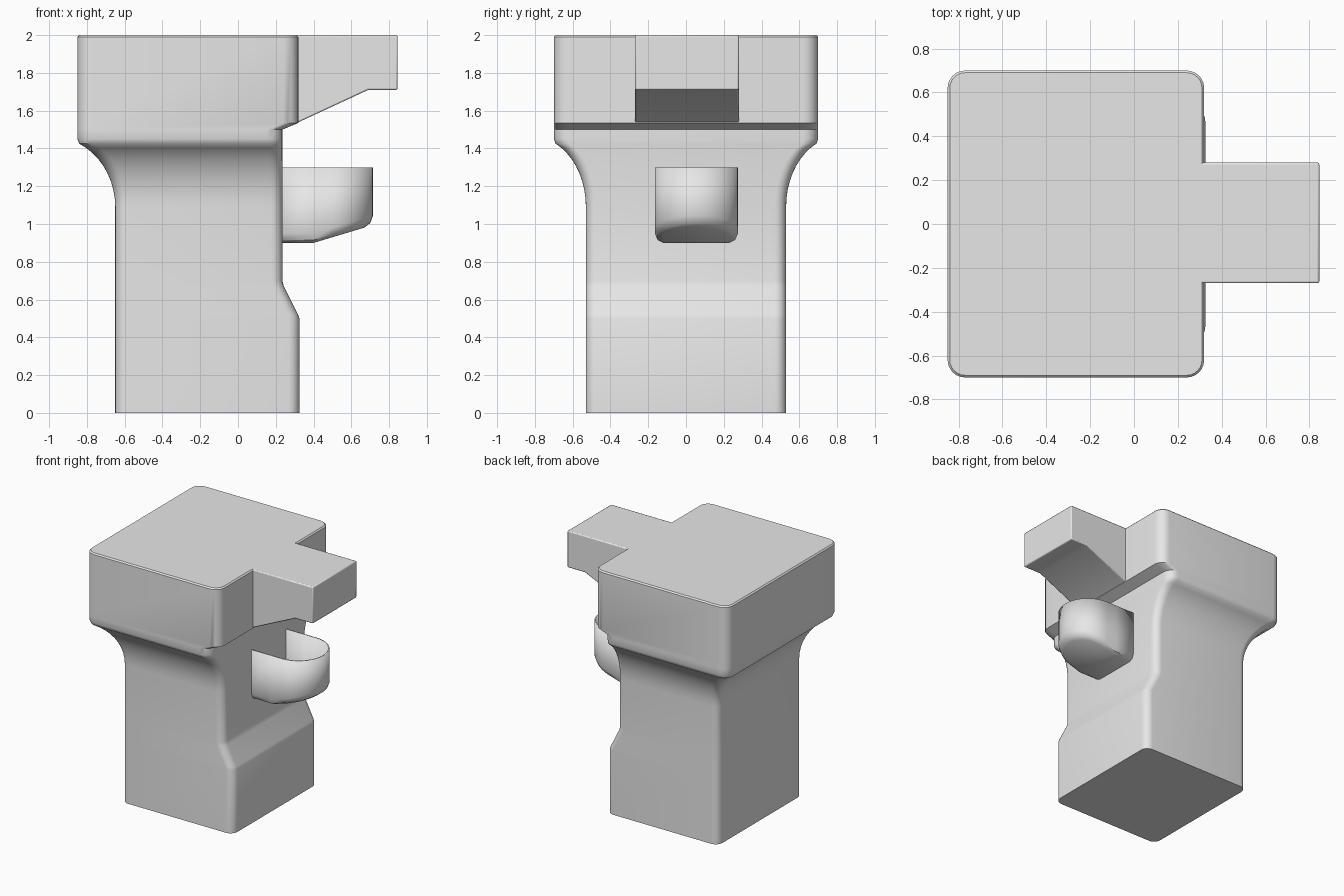
import bpy, bmesh, math

if "Cube" in bpy.data.objects:
    bpy.data.objects.remove(bpy.data.objects["Cube"])

grey = bpy.data.materials.new("plain grey")
grey.use_nodes = True
GREY = (0.8, 0.8, 0.8, 1)
grey.diffuse_color = GREY
for node in grey.node_tree.nodes:
    if node.type == "BSDF_PRINCIPLED":
        node.inputs["Base Color"].default_value = GREY


def make_object(name, bm):
    mesh = bpy.data.meshes.new(name)
    bm.to_mesh(mesh)
    bm.free()
    obj = bpy.data.objects.new(name, mesh)
    bpy.context.collection.objects.link(obj)
    mesh.materials.append(grey)
    return obj


def smooth(obj, degrees):
    bpy.ops.object.select_all(action="DESELECT")
    obj.select_set(True)
    bpy.context.view_layer.objects.active = obj
    bpy.ops.object.shade_smooth_by_angle(angle=math.radians(degrees))


def rounded_rect(x0, x1, hy, r, steps=6):
    """Counterclockwise outline of a rectangle with round corners."""
    corners = [(x1 - r, hy - r), (x0 + r, hy - r),
               (x0 + r, r - hy), (x1 - r, r - hy)]
    points = []
    for quarter, (cx, cy) in enumerate(corners):
        for i in range(steps + 1):
            a = math.pi / 2 * (quarter + i / steps)
            points.append((cx + r * math.cos(a), cy + r * math.sin(a)))
    return points


def bridge(bm, low, high, closed=True):
    n = len(low)
    for i in range(n if closed else n - 1):
        j = (i + 1) % n
        bm.faces.new((low[i], low[j], high[j], high[i]))


# Post with a stepped front, a coved flare and a square head
sections = [  # z, back x, front x, half width, corner radius
    (0, -0.65, 0.325, 0.53, 0.06),
    (0.5, -0.65, 0.325, 0.53, 0.06),
    (0.52, -0.65, 0.318, 0.53, 0.06),
    (0.67, -0.65, 0.243, 0.53, 0.06),
    (0.7, -0.65, 0.235, 0.53, 0.06),
]
FLARE = math.radians(65)
COVE_STEPS = 9
for i in range(COVE_STEPS + 1):
    a = FLARE * i / COVE_STEPS
    f = (1 - math.cos(a)) / (1 - math.cos(FLARE))
    z = 1.09 + 0.335 * math.sin(a) / math.sin(FLARE)
    sections.append((z, -0.65 - 0.19 * f, 0.235, 0.53 + 0.16 * f, 0.06 + 0.015 * f))
sections += [
    (1.45, -0.85, 0.235, 0.7, 0.08),
    (1.5, -0.85, 0.235, 0.7, 0.08),
    (1.535, -0.85, 0.32, 0.7, 0.08),
    (1.99, -0.85, 0.32, 0.7, 0.08),
    (2, -0.84, 0.31, 0.69, 0.07),
]
bm = bmesh.new()
rings = [[bm.verts.new((x, y, z)) for x, y in rounded_rect(*rest)]
         for z, *rest in sections]
for low, high in zip(rings, rings[1:]):
    bridge(bm, low, high)
bm.faces.new(rings[0][::-1])
bm.faces.new(rings[-1])
smooth(make_object("post_and_head", bm), 35)

# Arm reaching out from the head, with a sloped underside
profile = [(0.29, 1.525), (0.69, 1.71), (0.845, 1.71), (0.845, 2), (0.29, 2)]
bm = bmesh.new()
face = bm.faces.new([bm.verts.new((x, -0.27, z)) for x, z in profile])
pushed = bmesh.ops.extrude_face_region(bm, geom=[face])["geom"]
bmesh.ops.translate(bm, vec=(0, 0.55, 0),
                    verts=[v for v in pushed if isinstance(v, bmesh.types.BMVert)])
bmesh.ops.recalc_face_normals(bm, faces=bm.faces)
arm = make_object("head_arm", bm)
bevel = arm.modifiers.new("soft edges", "BEVEL")
bevel.width = 0.008
bevel.segments = 2
smooth(arm, 30)

# Open cup on the post: D-shaped wall with a rounded, rising floor
CX, CY, RADIUS = 0.495, 0.055, 0.22


def cup_outline(inset):
    r = RADIUS - inset
    arc = [math.pi * (i / 20 - 0.5) for i in range(21)]
    curve = [(CX + r * math.cos(a), CY + r * math.sin(a)) for a in arc]
    ends = [(0.2, r), (0.4, r)]
    return ([(x, CY - w) for x, w in ends] + curve
            + [(x, CY + w) for x, w in reversed(ends)])


def floor_height(x):
    return 0.9 + max(0, x - 0.4) * 0.3


bm = bmesh.new()
rings = []
for inset, lift in ((0.045, 0), (0.015, 0.015), (0, 0.05)):
    rings.append([bm.verts.new((x, y, floor_height(x) + lift))
                  for x, y in cup_outline(inset)])
rings.append([bm.verts.new((x, y, 1.3)) for x, y in cup_outline(0)])
for low, high in zip(rings, rings[1:]):
    bridge(bm, low, high, closed=False)
base = rings[0]
bm.faces.new((base[-1], base[-2], base[1], base[0]))
bm.faces.new(base[1:-1][::-1])
cup = make_object("cup", bm)
wall = cup.modifiers.new("wall", "SOLIDIFY")
wall.thickness = 0.01
wall.offset = -1
smooth(cup, 40)
